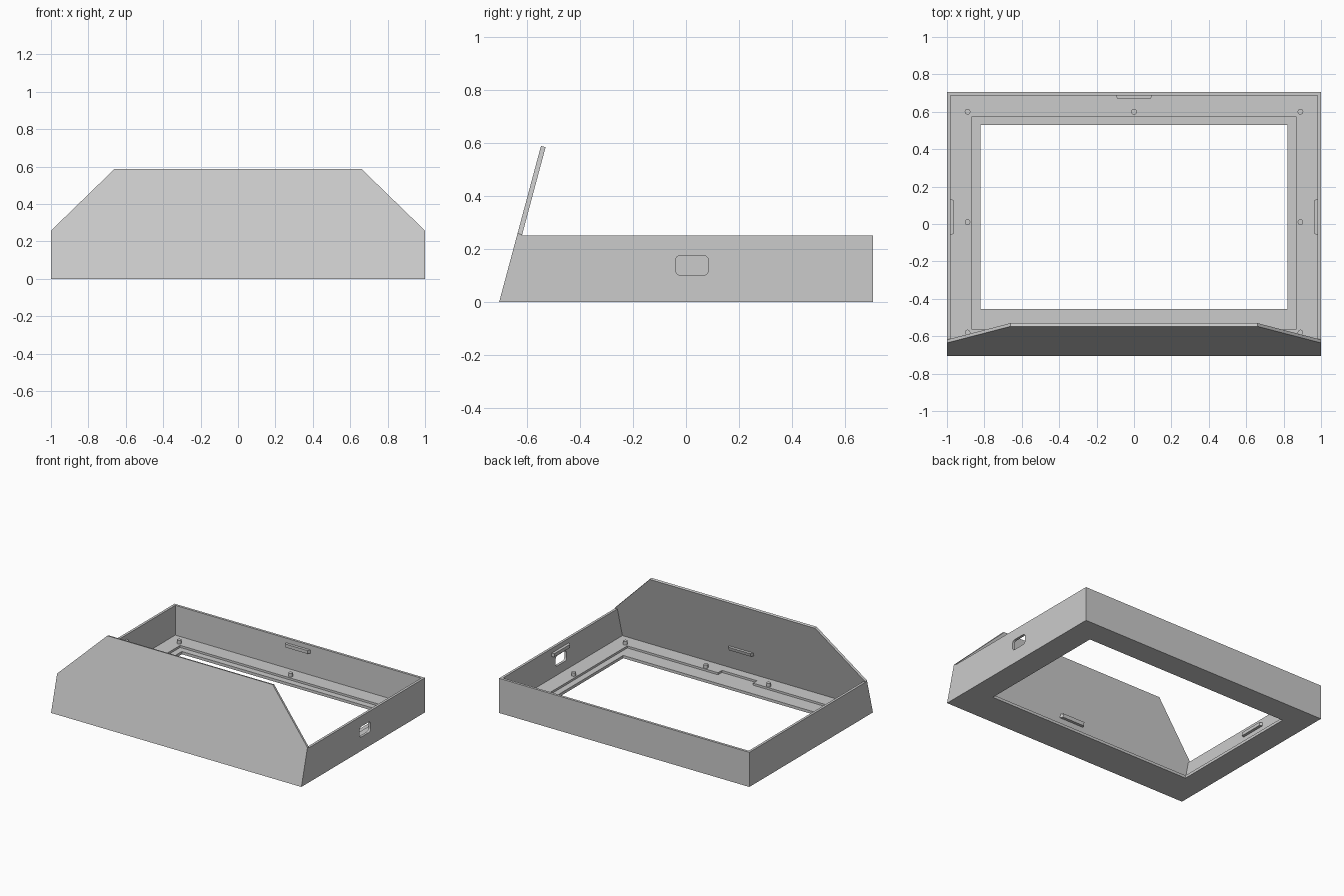
import bpy, bmesh, math
from mathutils import Vector

cube = bpy.data.objects.get("Cube")
if cube:
    bpy.data.objects.remove(cube, do_unlink=True)

grey = bpy.data.materials.new("plain_grey")
grey.use_nodes = True
colour = (0.6, 0.6, 0.6, 1)
grey.diffuse_color = colour
grey.node_tree.nodes["Principled BSDF"].inputs["Base Color"].default_value = colour

WALL = 0.018
HEIGHT = 0.25
FLOOR = 0.035
LEDGE = 0.02
BACK = 0.705
LEAN = math.radians(15)
THICK = WALL / math.cos(LEAN)


def front_y(z):
    """Inner face of the leaning front panel at height z."""
    return -BACK + THICK + z * math.tan(LEAN)


def make(name, bm):
    bmesh.ops.recalc_face_normals(bm, faces=bm.faces)
    mesh = bpy.data.meshes.new(name)
    bm.to_mesh(mesh)
    bm.free()
    mesh.materials.append(grey)
    obj = bpy.data.objects.new(name, mesh)
    bpy.context.collection.objects.link(obj)
    return obj


def loft(name, ring_a, ring_b):
    """Closed solid between two matching rings of points."""
    bm = bmesh.new()
    a = [bm.verts.new(p) for p in ring_a]
    b = [bm.verts.new(p) for p in ring_b]
    bm.faces.new(a)
    bm.faces.new(b)
    for i in range(len(a)):
        j = (i + 1) % len(a)
        bm.faces.new((a[i], a[j], b[j], b[i]))
    return make(name, bm)


def side_prism(name, profile, x0, x1):
    return loft(name, [(x0, y, z) for y, z in profile], [(x1, y, z) for y, z in profile])


def block(name, x0, x1, y0, y1, z0, z1):
    return side_prism(name, [(y0, z0), (y1, z0), (y1, z1), (y0, z1)], x0, x1)


def cut(target, cutter):
    mod = target.modifiers.new("cut", "BOOLEAN")
    mod.operation = "DIFFERENCE"
    mod.solver = "EXACT"
    mod.object = cutter
    bpy.context.view_layer.objects.active = target
    bpy.ops.object.modifier_apply(modifier=mod.name)
    bpy.data.objects.remove(cutter, do_unlink=True)


# Tray: side walls, back wall and floor, open towards the front panel
tray = side_prism("tray", [(front_y(0), 0), (BACK, 0), (BACK, HEIGHT),
                           (front_y(HEIGHT), HEIGHT)], -1, 1)
inner = 1 - WALL
cut(tray, block("cavity", -inner, inner, -1, BACK - WALL, FLOOR, 1))
cut(tray, block("recess", -0.865, 0.865, -0.565, 0.575, LEDGE, 0.1))
cut(tray, block("front_notch", -0.14, 0.14, -0.61, -0.5, LEDGE, 0.1))
cut(tray, block("opening", -0.82, 0.82, -0.455, 0.53, -0.1, 0.1))

# Rounded socket hole through one side wall
hole = []
for cy, cz, start in ((0.065, 0.155, 0), (-0.02, 0.155, 90), (-0.02, 0.12, 180), (0.065, 0.12, 270)):
    for step in range(5):
        a = math.radians(start + step * 22.5)
        hole.append((cy + 0.02 * math.cos(a), cz + 0.02 * math.sin(a)))
cut(tray, side_prism("socket_hole", hole, 0.9, 1.1))

# Leaning front panel with clipped upper corners
outline = [(-1, 0), (1, 0), (1, 0.258), (0.66, 0.588), (-0.66, 0.588), (-1, 0.258)]
outer = [Vector((x, -BACK + z * math.tan(LEAN), z)) for x, z in outline]
inward = Vector((0, math.cos(LEAN), -math.sin(LEAN))) * WALL
back_ring = [p + inward if p.z > 0 else Vector((p.x, front_y(0), 0)) for p in outer]
loft("front_panel", outer, back_ring)


# Retaining clips: wedges tapering away from each wall
def clip(name, centre, along, out, lean=0):
    c, u, v = Vector(centre), Vector(along), Vector(out)

    def ring(half, depth):
        pts = []
        for s, dz in ((-1, -1), (1, -1), (1, 1), (-1, 1)):
            p = c + u * s * half + v * depth + Vector((0, 0, 0.012 * dz))
            p.y += lean * 0.012 * dz
            pts.append(p)
        return pts
    loft(name, ring(0.1, -0.004), ring(0.088, 0.02))


CLIP_Z = 0.205
clip("back_clip", (0, BACK - WALL, CLIP_Z), (1, 0, 0), (0, -1, 0))
clip("front_clip", (0, front_y(CLIP_Z), CLIP_Z), (1, 0, 0), (0, 1, 0), math.tan(LEAN))
for side, label in ((1, "left"), (-1, "right")):
    clip(label + "_clip", (side * inner, 0.037, CLIP_Z), (0, 1, 0), (-side, 0, 0))

# Locating pegs on the floor
pegs = [(0, 0.6)]
for side in (-1, 1):
    pegs += [(side * 0.89, y) for y in (-0.58, 0.01, 0.6)] + [(side * 0.25, -0.585)]
for i, (x, y) in enumerate(pegs):
    ring = [(x + 0.015 * math.cos(k * math.tau / 20), y + 0.015 * math.sin(k * math.tau / 20))
            for k in range(20)]
    peg = loft(f"peg_{i + 1}", [(px, py, LEDGE / 2) for px, py in ring],
               [(px, py, FLOOR + 0.025) for px, py in ring])
    bpy.context.view_layer.objects.active = peg
    bpy.ops.object.select_all(action="DESELECT")
    peg.select_set(True)
    bpy.ops.object.shade_smooth_by_angle()
